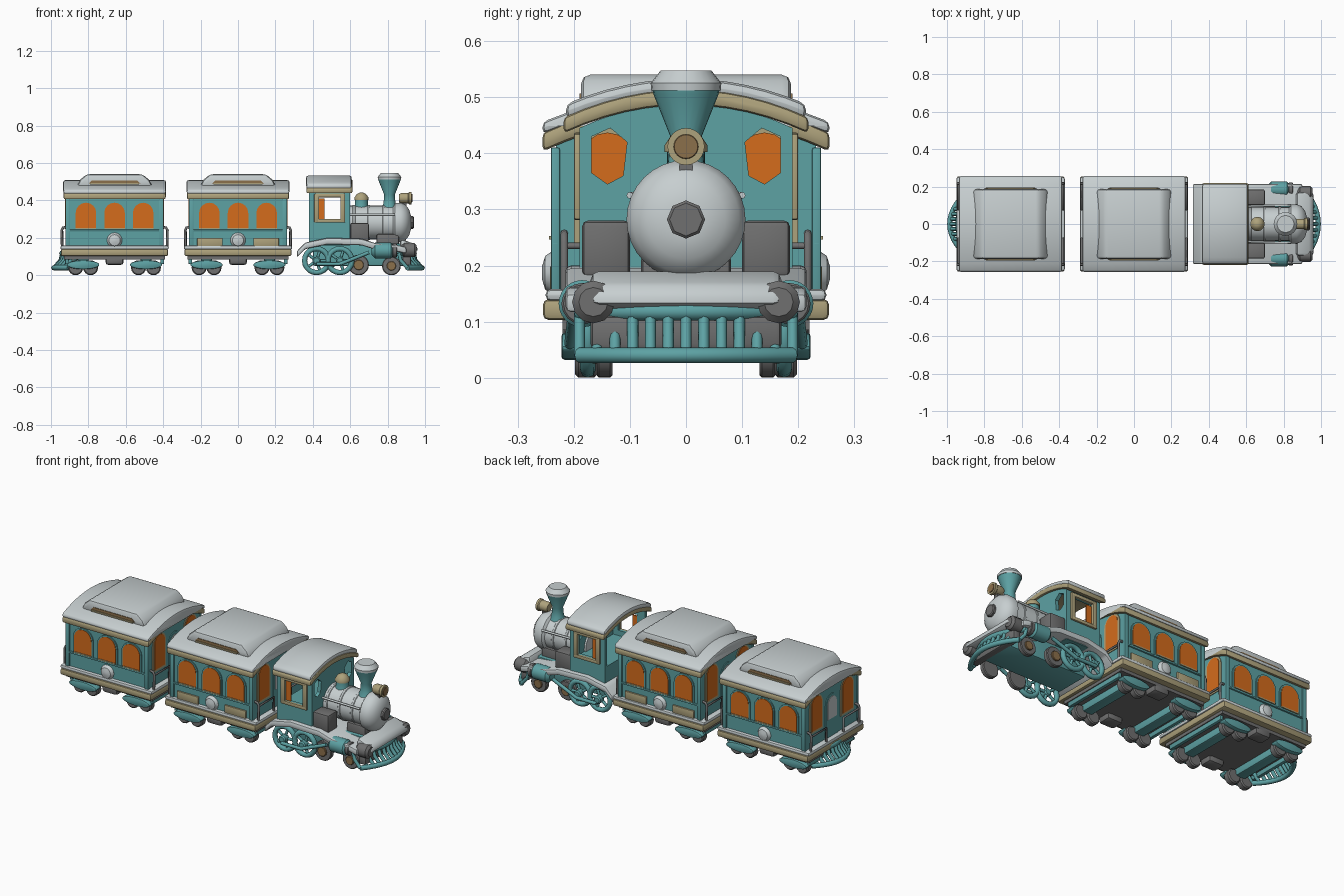
import bpy, bmesh, math
from mathutils import Vector

cube = bpy.data.objects.get("Cube")
if cube:
    bpy.data.objects.remove(cube)


def material(name, r, g, b):
    m = bpy.data.materials.new(name)
    m.use_nodes = True
    m.diffuse_color = (r, g, b, 1)
    m.node_tree.nodes["Principled BSDF"].inputs["Base Color"].default_value = (r, g, b, 1)
    return m


teal = material("teal_paint", .11, .36, .37)
white = material("snow_white", .57, .62, .63)
tan = material("tan_trim", .42, .36, .2)
orange = material("orange_glow", .66, .15, .012)
grey = material("iron_grey", .16, .16, .16)
brown = material("brown_brass", .26, .16, .07)


def place(axis, u, v, d):
    return {"x": (d, u, v), "y": (u, d, v), "z": (u, v, d)}[axis]


def smooth(ob):
    bpy.ops.object.select_all(action='DESELECT')
    ob.select_set(True)
    bpy.context.view_layer.objects.active = ob
    bpy.ops.object.shade_smooth_by_angle(angle=math.radians(35))
    return ob


def finish(name, bm, mat, bevel=0):
    bmesh.ops.remove_doubles(bm, verts=bm.verts, dist=1e-5)
    bmesh.ops.recalc_face_normals(bm, faces=bm.faces)
    if bevel:
        sharp = [e for e in bm.edges if e.calc_face_angle(0) > .5]
        bmesh.ops.bevel(bm, geom=sharp, offset=bevel, segments=2, profile=.5,
                        affect='EDGES', clamp_overlap=True)
    mesh = bpy.data.meshes.new(name)
    bm.to_mesh(mesh)
    bm.free()
    mesh.materials.append(mat)
    ob = bpy.data.objects.new(name, mesh)
    bpy.context.collection.objects.link(ob)
    return smooth(ob)


def prism(name, axis, pts, d0, d1, mat, bevel=0):
    bm = bmesh.new()
    a, b = ([bm.verts.new(place(axis, u, v, d)) for u, v in pts] for d in (d0, d1))
    bm.faces.new(a)
    bm.faces.new(b)
    for i in range(len(pts)):
        bm.faces.new((a[i - 1], a[i], b[i], b[i - 1]))
    return finish(name, bm, mat, bevel)


def box(name, x0, x1, y0, y1, z0, z1, mat, bevel=0):
    return prism(name, "z", [(x0, y0), (x1, y0), (x1, y1), (x0, y1)], z0, z1, mat, bevel)


def lathe(name, axis, centre, profile, mat, n=24):
    """Turn (radius, height) pairs around an axis through centre."""
    bm = bmesh.new()
    rings = []
    for r, h in profile:
        turn = [math.tau * i / n for i in range(n)]
        rings.append([bm.verts.new(Vector(centre) + Vector(
            place(axis, r * math.cos(t), r * math.sin(t), h))) for t in turn])
    for p, q in zip(rings, rings[1:]):
        for i in range(n):
            bm.faces.new((p[i - 1], p[i], q[i], q[i - 1]))
    bm.faces.new(rings[0])
    bm.faces.new(rings[-1])
    return finish(name, bm, mat)


def disc(name, axis, centre, r, half, mat, n=24):
    c = half * .3
    return lathe(name, axis, centre, [(r - c, -half), (r, c - half), (r, half - c), (r - c, half)], mat, n)


def tube(name, pts, r, mat, closed=False):
    cu = bpy.data.curves.new(name, 'CURVE')
    cu.dimensions = '3D'
    cu.bevel_depth, cu.bevel_resolution, cu.use_fill_caps = r, 2, True
    sp = cu.splines.new('POLY')
    sp.points.add(len(pts) - 1)
    for p, co in zip(sp.points, pts):
        p.co = (*co, 1)
    sp.use_cyclic_u = closed
    cu.materials.append(mat)
    ob = bpy.data.objects.new(name, cu)
    bpy.context.collection.objects.link(ob)
    bpy.ops.object.select_all(action='DESELECT')
    ob.select_set(True)
    bpy.context.view_layer.objects.active = ob
    bpy.ops.object.convert(target='MESH')


def arc(hy, z, rise, n=12):
    ys = [hy * (2 * i / n - 1) for i in range(n + 1)]
    return [(y, z + rise * (1 - (y / hy) ** 2)) for y in ys]


def roof_slab(name, x0, x1, hy, z, rise, thick, mat, bevel):
    pts = arc(hy, z + thick, rise) + arc(hy, z, rise)[::-1]
    return prism(name, "x", pts, x0, x1, mat, bevel)


def arch(c, z0, z1, half, n=8):
    top = [math.pi * i / n for i in range(n + 1)]
    return [(c - half, z0), (c + half, z0)] + [
        (c + half * math.cos(t), z1 - half + half * math.sin(t)) for t in top]


def catcher(label, s, hy):
    """Curved slatted guard below the end of the train; s is the end it faces."""
    def point(y, x, z):
        return (s * (x - .08 * (y / hy) ** 2), y, z)
    ys = [hy * (i / 6 - 1) for i in range(13)]
    tube(label + "_guard_top", [point(y, .94, .118) for y in ys], .016, teal)
    tube(label + "_guard_bottom", [point(y, .985, .04) for y in ys], .014, teal)
    for y in ys:
        tube(label + "_guard_slat", [point(y, .94, .12), point(y, .95, .08), point(y, .985, .04)], .01, teal)


def carriage(label, c, panels):
    # floor, body and roof
    box(label + "_floor", c - .27, c + .27, -.22, .22, .085, .11, grey)
    box(label + "_base_trim", c - .287, c + .287, -.255, .255, .103, .14, tan, .01)
    box(label + "_base_snow", c - .29, c + .29, -.25, .25, .137, .158, white, .009)
    prism(label + "_body", "x", [(.232, .14), (-.232, .14)] + arc(.232, .415, .05), c - .258, c + .258, teal)
    roof_slab(label + "_roof_trim", c - .274, c + .274, .256, .403, .06, .034, tan, .01)
    roof_slab(label + "_roof", c - .275, c + .275, .256, .434, .052, .022, white, .014)
    half = [(.205, .47), (.185, .51), (.15, .54)]
    prism(label + "_raised_roof", "y", [(c + x, z) for x, z in half] + [(c - x, z) for x, z in half[::-1]],
          -.187, .187, white, .016)
    for s in (-1, 1):
        def plate(name, pts, mat, d=.236):
            prism(label + name, "y", pts, s * (d - .006), s * d, mat)
        # long sides
        plate("_roof_vent", [(c - .14, .49), (c + .14, .49), (c + .12, .507), (c - .12, .507)], brown, .19)
        box(label + "_vent_strip", c - .13, c + .13, s * .18, s * .196, .484, .492, tan)
        for w in (-.153, 0, .153):
            plate("_window_surround", arch(c + w, .242, .396, .064), teal, .238)
            plate("_window", arch(c + w, .25, .388, .055), orange, .241)
            box(label + "_window_ledge", c + w - .055, c + w + .055, s * .23, s * .244, .246, .253, tan)
        box(label + "_sill_rail", c - .262, c + .262, s * .225, s * .241, .234, .244, teal, .004)
        for x in (-.25, .25):
            box(label + "_corner_post", c + x - .012, c + x + .012, s * .225, s * .241, .15, .41, teal, .003)
        if panels:
            for x in (-.15, .15):
                box(label + "_side_panel", c + x - .068, c + x + .068, s * .23, s * .242, .155, .2, tan, .003)
        lathe(label + "_snow_clump", "y", (c, s * .235, .187),
              [(.01, -.022), (.03, -.016), (.041, 0), (.03, .016), (.01, .022)], white, 16)
        box(label + "_battery_box", c - .048, c + .048, s * .14, s * .22, .055, .105, grey, .015)
        # end walls
        def end_plate(name, pts, mat, d):
            prism(label + name, "x", pts, c + s * (d - .006), c + s * d, mat)
        end_plate("_door", arch(0, .155, .4, .055), teal, .262)
        end_plate("_door_window", arch(0, .26, .385, .04), white, .265)
        for y in (-.14, .14):
            end_plate("_end_window_frame", arch(y, .235, .445, .06), tan, .262)
            end_plate("_end_window", arch(y, .248, .437, .046), orange, .265)
            tube(label + "_handrail", [(c + s * x, y * 1.55, z) for x, z in
                 ((.28, .14), (.283, .24), (.275, .255), (.25, .258))], .007, grey)
            tube(label + "_end_rail", [(c + s * .28, y * 1.55, .235), (c + s * .28, y * .55, .235),
                 (c + s * .28, y * .55, .15)], .006, grey)
        # bogies
        b = c + s * .168
        box(label + "_bogie_beam", b - .03, b + .03, -.2, .2, .045, .09, teal, .008)
        box(label + "_end_sill", c + s * .245, c + s * .265, -.2, .2, .06, .105, teal, .005)
        for t in (-1, 1):
            frame = [(b + .088 * math.cos(k * math.pi / 8), .056 + .024 * math.sin(k * math.pi / 8))
                     for k in range(16)]
            prism(label + "_bogie_frame", "y", frame, t * .18, t * .222, teal, .008)
            for x in (-.04, .04):
                disc(label + "_wheel", "y", (b + x, t * .178, .04), .04, .02, grey, 16)


carriage("rear_carriage", -.66, False)
carriage("middle_carriage", 0, True)
catcher("rear", -1, .16)

# engine frame and running boards
line = [(.315, .13), (.36, .175), (.48, .2), (.66, .195), (.74, .17), (.86, .16), (.9, .15)]
prism("running_board", "y", line + [(x, z - .035) for x, z in line[::-1]], -.215, .215, white, .01)
box("chassis", .4, .9, -.1, .1, .05, .17, teal, .01)
box("pilot_block", .88, .925, -.17, .17, .05, .11, grey, .01)
box("boiler_saddle", .74, .86, -.08, .08, .14, .22, grey, .01)
prism("front_deck", "y", [(.86, .115), (.965, .13), (.95, .165), (.87, .195)], -.17, .17, white, .015)
catcher("front", 1, .19)

# cab with open windows
cab = prism("cab", "x", [(.19, .16), (-.19, .16)] + arc(.19, .445, .045), .38, .6, teal)
cutters = [box("cab_space_cutter", .3, .58, -.172, .172, .27, .6, grey),
           box("side_window_cutter", .43, .55, -.3, .3, .3, .42, grey)]
cutters += [prism("front_window_cutter", "x", [(s * .112, .36), (s * .14, .345), (s * .168, .365), (s * .168, .43),
            (s * .135, .445), (s * .105, .42)], .55, .65, grey) for s in (-1, 1)]
bpy.context.view_layer.objects.active = cab
for cutter in cutters:
    mod = cab.modifiers.new("opening", 'BOOLEAN')
    mod.operation, mod.solver, mod.object = 'DIFFERENCE', 'EXACT', cutter
    bpy.ops.object.modifier_apply(modifier=mod.name)
    bpy.data.objects.remove(cutter)
smooth(cab)
roof_slab("cab_roof_trim", .365, .612, .218, .436, .05, .028, tan, .008)
roof_slab("cab_roof", .364, .608, .214, .461, .045, .027, white, .012)

# boiler
lathe("boiler", "x", (0, 0, .282), [(.09, .57), (.09, .83), (.104, .84), (.106, .87), (.095, .895),
      (.07, .915), (.035, .925)], white, 32)
disc("boiler_door_knob", "x", (.925, 0, .282), .034, .016, grey, 8)
for x in (.62, .7, .78):
    disc("boiler_band", "x", (x, 0, .282), .094, .007, white, 32)
lathe("chimney", "z", (.81, 0, 0), [(.045, .355), (.032, .385), (.028, .43), (.058, .505), (.06, .515)], teal)
lathe("chimney_snow", "z", (.81, 0, 0), [(.062, .512), (.063, .525), (.045, .548)], white)
lathe("steam_dome", "z", (.66, 0, 0), [(.042, .35), (.034, .375), (.034, .41)], teal)
lathe("dome_cap", "z", (.66, 0, 0), [(.038, .402), (.038, .415), (.025, .434), (.01, .442)], tan)
lathe("headlamp", "x", (0, 0, .412), [(.022, .862), (.028, .875), (.028, .91), (.033, .915), (.033, .928)], tan)
disc("headlamp_lens", "x", (.928, 0, .412), .022, .004, brown)
box("headlamp_bracket", .875, .9, -.012, .012, .36, .395, grey)

for s in (-1, 1):
    # cab side window frame and lit curtain
    for x in (.42, .56):
        box("window_frame_side", x - .013, x + .013, s * .185, s * .2, .282, .435, tan, .004)
    for z in (.291, .427):
        box("window_frame_rail", .41, .57, s * .185, s * .2, z - .01, z + .01, tan, .004)
    box("cab_curtain", .43, .462, s * .176, s * .183, .298, .41, orange)
    # side tanks, cylinders, buffers and handrails
    box("side_tank", .6, .7, s * .1, s * .185, .18, .28, grey, .01)
    disc("buffer", "x", (.915, s * .165, .135), .038, .04, grey, 12)
    disc("cylinder", "x", (.775, s * .185, .132), .042, .06, teal)
    disc("cylinder_front", "x", (.838, s * .185, .132), .037, .012, grey, 16)
    tube("boiler_handrail", [(.6, s * .095, .325), (.84, s * .1, .325)], .006, white)
    # driving wheels with spokes
    for x in (.42, .545):
        ring = [math.tau * i / 20 for i in range(20)]
        tube("driving_wheel_rim", [(x + .064 * math.cos(t), s * .175, .078 + .064 * math.sin(t))
             for t in ring], .014, teal, True)
        for t in ring[::4]:
            tube("driving_wheel_spoke", [(x, s * .175, .078), (x + .062 * math.cos(t), s * .175,
                 .078 + .062 * math.sin(t))], .008, teal)
        disc("driving_wheel_hub", "y", (x, s * .185, .078), .022, .022, teal, 12)
    for x, r in ((.645, .055), (.82, .05)):
        disc("leading_wheel", "y", (x, s * .145, r), r, .014, grey, 20)
        disc("leading_wheel_hub", "y", (x, s * .16, r), r * .5, .008, brown, 12)
    # rods
    tube("coupling_rod", [(.42, s * .207, .06), (.545, s * .207, .06)], .01, teal)
    tube("main_rod", [(.545, s * .207, .06), (.7, s * .2, .122)], .01, teal)
